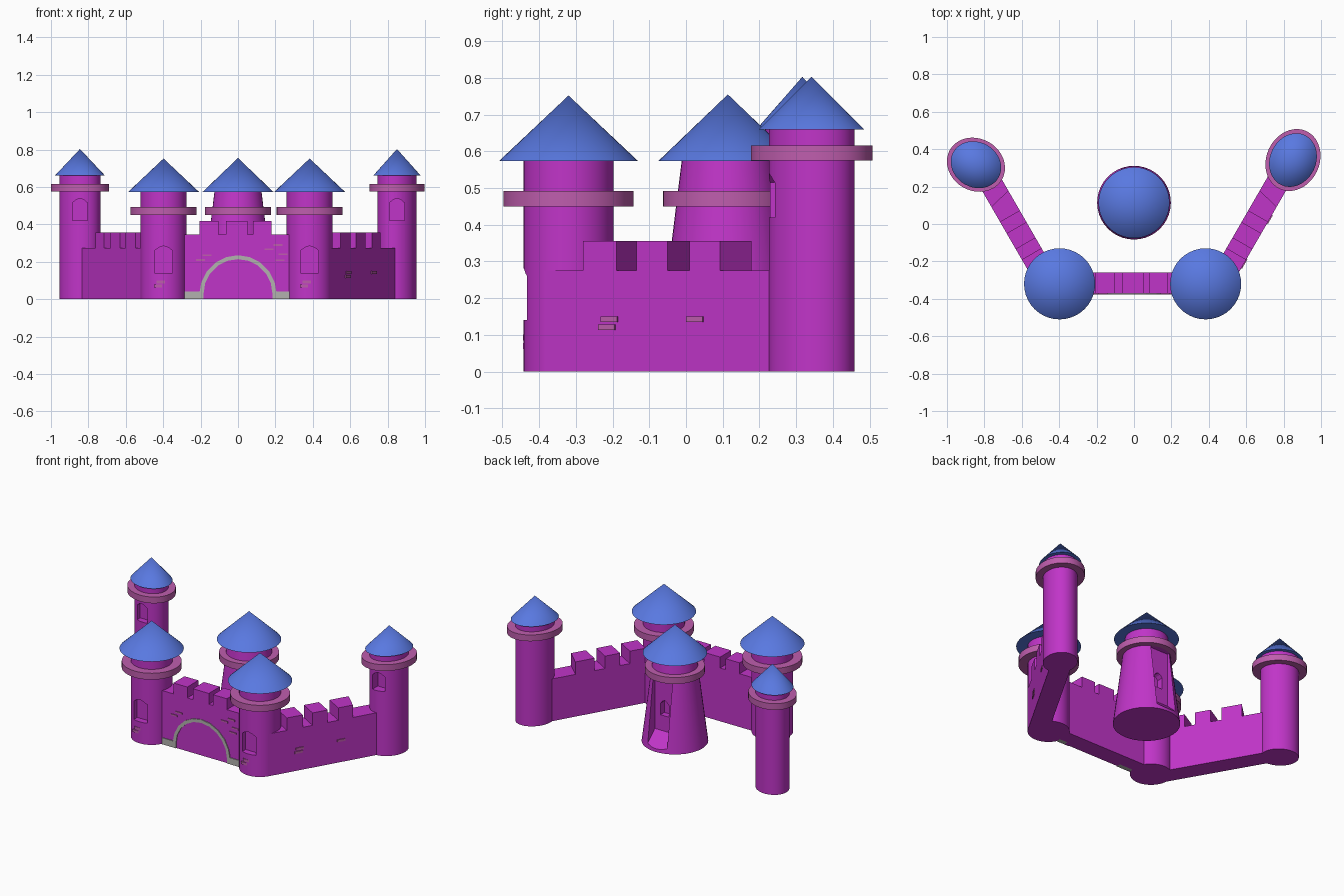
import bpy, bmesh
from math import sin, cos, pi, radians
from mathutils import Vector

if "Cube" in bpy.data.objects:
    bpy.data.objects.remove(bpy.data.objects["Cube"])


def mat(name, rgb):
    m = bpy.data.materials.new(name)
    m.diffuse_color = (*rgb, 1)
    m.use_nodes = True
    m.node_tree.nodes["Principled BSDF"].inputs["Base Color"].default_value = m.diffuse_color
    return m


STONE = mat("purple_stone", (0.53, 0.035, 0.58))
TRIM = mat("pink_trim", (0.52, 0.11, 0.42))
ROOF = mat("blue_roof", (0.10, 0.19, 0.75))
GREY = mat("grey_arch", (0.45, 0.45, 0.43))


def finish(bm, name, material, smooth=False):
    bmesh.ops.recalc_face_normals(bm, faces=bm.faces)
    me = bpy.data.meshes.new(name)
    bm.to_mesh(me)
    bm.free()
    ob = bpy.data.objects.new(name, me)
    bpy.context.collection.objects.link(ob)
    if material:
        me.materials.append(material)
    if smooth:
        bpy.ops.object.select_all(action='DESELECT')
        ob.select_set(True)
        bpy.context.view_layer.objects.active = ob
        bpy.ops.object.shade_smooth_by_angle(angle=radians(35))
    return ob


def drum(name, c, r1, r2, z0, z1, material, scale=(1, 1), turn=0):
    """Cylinder or cone, optionally with an elliptical plan turned about z."""
    bm = bmesh.new()
    bmesh.ops.create_cone(bm, cap_ends=True, segments=40, radius1=r1,
                          radius2=r2, depth=z1 - z0)
    for v in bm.verts:
        x, y = v.co.x * scale[0], v.co.y * scale[1]
        v.co = (c[0] + x * cos(turn) - y * sin(turn),
                c[1] + x * sin(turn) + y * cos(turn), v.co.z + (z0 + z1) / 2)
    bmesh.ops.remove_doubles(bm, verts=bm.verts, dist=1e-5)
    return finish(bm, name, material, True)


def prism(name, pts, sweep, material):
    """Extrude a closed 3D outline along a vector."""
    bm = bmesh.new()
    f = bm.faces.new([bm.verts.new(p) for p in pts])
    ext = bmesh.ops.extrude_face_region(bm, geom=[f], use_keep_orig=True)
    verts = [g for g in ext["geom"] if isinstance(g, bmesh.types.BMVert)]
    bmesh.ops.translate(bm, verts=verts, vec=sweep)
    return finish(bm, name, material)


def box(name, x0, x1, y0, y1, z0, z1, material):
    return prism(name, [(x0, y0, z0), (x1, y0, z0), (x1, y1, z0), (x0, y1, z0)],
                 (0, 0, z1 - z0), material)


def cut(target, cutter):
    cutter.hide_render = True
    m = target.modifiers.new("cut", 'BOOLEAN')
    m.operation, m.solver, m.object = 'DIFFERENCE', 'EXACT', cutter
    # keep the cut ahead of any smoothing modifier
    target.modifiers.move(len(target.modifiers) - 1, 0)
    bpy.context.view_layer.objects.active = target
    bpy.ops.object.modifier_apply(modifier="cut")
    bpy.data.objects.remove(cutter)


def window(target, x, y, z0, z1, w, depth):
    """Recess with a low pointed head, cut inward along +y."""
    s = z1 - 0.025
    out = [(-w, z0), (w, z0), (w, s), (w * 0.5, z1 - 0.008), (0, z1),
           (-w * 0.5, z1 - 0.008), (-w, s)]
    cut(target, prism("window_cutter", [(x + a, y, z) for a, z in out],
                      (0, depth, 0), None))


# Front towers
for side, x in (("left", -0.398), ("right", 0.383)):
    c = (x, -0.32)
    t = drum(f"front_tower_{side}", c, 0.123, 0.123, 0, 0.58, STONE)
    window(t, x, -0.5, 0.14, 0.285, 0.048, 0.10)
    drum(f"front_tower_ring_{side}", c, 0.177, 0.177, 0.45, 0.492, TRIM)
    drum(f"front_tower_roof_{side}", c, 0.19, 0, 0.573, 0.752, ROOF)
    for i, (dx, z) in enumerate(((-0.015, 0.085), (-0.03, 0.062))):
        box(f"front_tower_brick_{side}_{i}", x + dx - 0.022, x + dx + 0.022,
            -0.444, -0.42, z, z + 0.016, TRIM)

# Back towers, slightly oval in plan
for side, x, y, a, b, turn in (("left", -0.845, 0.317, 1.13, 0.98, 150),
                               ("right", 0.85, 0.342, 1.2, 1.0, 65)):
    args = dict(scale=(a, b), turn=radians(turn))
    t = drum(f"back_tower_{side}", (x, y), 0.1, 0.1, 0, 0.67, STONE, **args)
    window(t, x, y - 0.2, 0.42, 0.54, 0.04, 0.14)
    drum(f"back_tower_ring_{side}", (x, y), 0.142, 0.142, 0.575, 0.616, TRIM, **args)
    drum(f"back_tower_roof_{side}", (x, y), 0.123, 0, 0.66, 0.803, ROOF, **args)

# Central keep with a sloped-foot recess at the back
K = (0, 0.114)
keep = drum("keep", K, 0.197, 0.125, 0, 0.58, STONE)
slot = [(0.33, 0.0), (0.22, 0.10), (0.22, 0.45), (0.34, 0.45), (0.34, 0.0)]
cut(keep, prism("slot_cutter", [(-0.07, y, z) for y, z in slot], (0.14, 0, 0), None))
window(keep, 0, 0.18, 0.2, 0.3, 0.03, 0.08)
drum("keep_ring", K, 0.177, 0.177, 0.45, 0.492, TRIM)
drum("keep_roof", K, 0.19, 0, 0.573, 0.755, ROOF)

# Gate wall with raised merlons
box("gate_wall", -0.32, 0.31, -0.372, -0.258, 0, 0.347, STONE)
for i, (a, b) in enumerate(((-0.205, -0.105), (-0.065, 0.05), (0.08, 0.18))):
    box(f"gate_merlon_{i}", a, b, -0.372, -0.258, 0.34, 0.418, STONE)

# Grey arch with feet
N = 10
arc = [(cos(pi * i / N), sin(pi * i / N)) for i in range(N + 1)]
outer = [(0.205 * a, 0.03 + 0.205 * b) for a, b in arc]
inner = [(0.184 * a, 0.03 + 0.184 * b) for a, b in reversed(arc)]
outline = ([(0.184, 0), (0.275, 0), (0.275, 0.042), (0.205, 0.042)] + outer[1:-1]
           + [(-0.205, 0.042), (-0.285, 0.042), (-0.285, 0), (-0.184, 0)] + inner)
prism("gate_arch", [(x, -0.377, z) for x, z in outline], (0, 0.03, 0), GREY)

# Bricks on the gate wall
for i, (x, z) in enumerate(((-0.2, 0.205), (-0.165, 0.23), (0.165, 0.262),
                            (0.215, 0.285), (0.24, 0.235), (0.225, 0.203))):
    box(f"gate_brick_{i}", x - 0.024, x + 0.024, -0.376, -0.36, z, z + 0.010, TRIM)

# Slanted side walls, mirrored left to right
D = Vector((0.5, 0.866, 0)).normalized()   # along the wall
P = Vector((-D.y, D.x, 0))                 # towards the courtyard
START = Vector((0.502, -0.36, 0))          # outer face, front end
THICK = 0.122


def along(name, s0, s1, t0, t1, z0, z1, material, sx, skew=0):
    pts = [START + D * s + P * t for s, t in ((s0, t0), (s1, t0), (s1 + skew, t1), (s0, t1))]
    return prism(name, [(p.x * sx, p.y, z0) for p in pts], (0, 0, z1 - z0), material)


def at_y(y):
    return (y - START.y) / D.y


for side, sx in (("left", -1), ("right", 1)):
    along(f"side_wall_{side}", -0.03, at_y(0.26), 0, THICK, 0, 0.275, STONE, sx)
    for i, (a, b, k) in enumerate(((-0.28, -0.19, 0), (-0.135, -0.05, 0),
                                   (0.01, 0.092, 0.03))):
        along(f"side_merlon_{side}_{i}", at_y(a), at_y(b), 0, THICK, 0.27, 0.356,
              STONE, sx, k)

# Bricks on the right wall
for i, (y, z) in enumerate(((-0.23, 0.135), (-0.237, 0.113), (0.003, 0.135))):
    along(f"side_brick_{i}", at_y(y), at_y(y + 0.045), -0.005, 0.02, z, z + 0.015, TRIM, 1)
